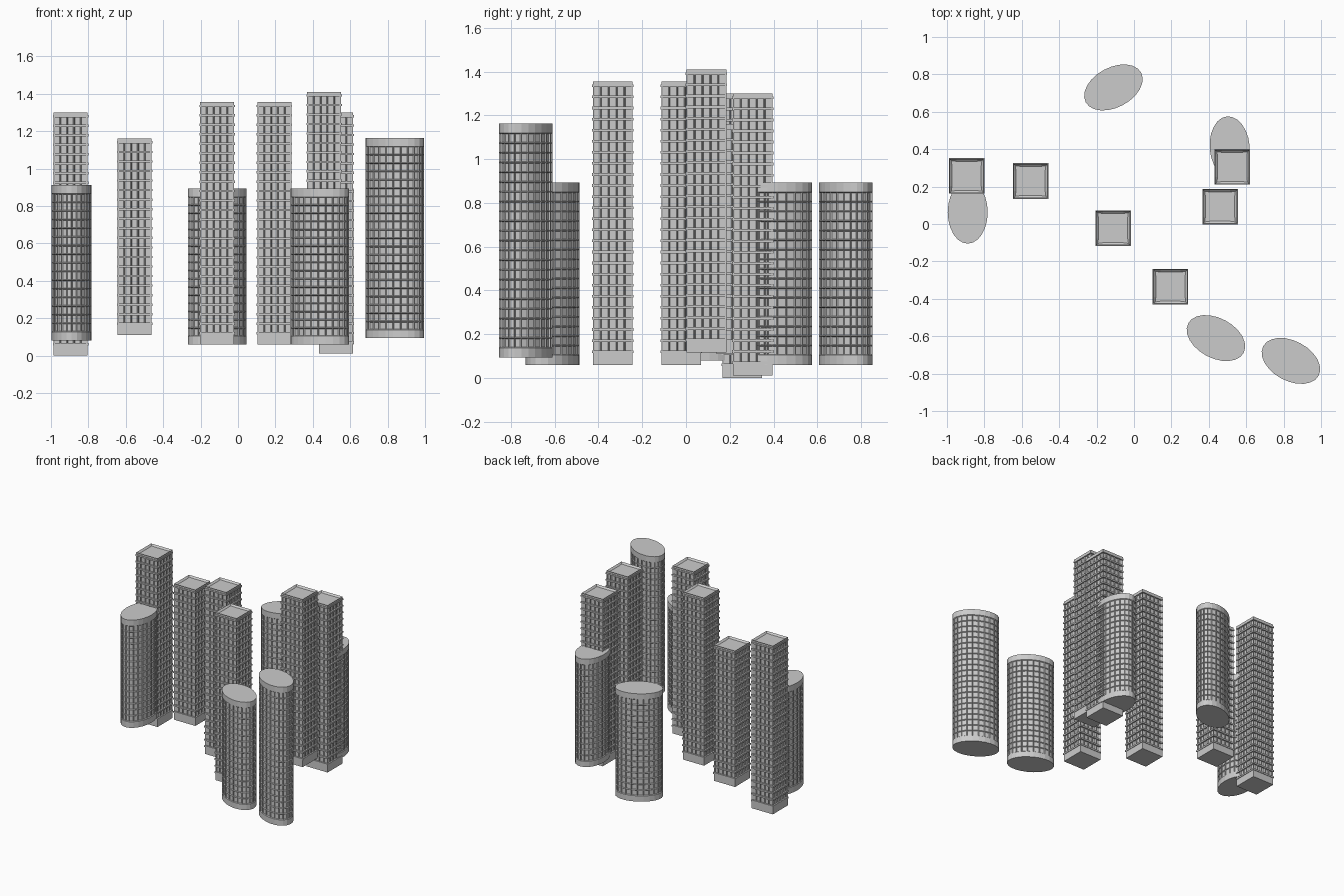
import bpy, bmesh, math
from mathutils import Matrix

if "Cube" in bpy.data.objects:
    bpy.data.objects.remove(bpy.data.objects["Cube"])


def square_outline(half, n):
    pts = []
    for k in range(4):
        r = Matrix.Rotation(k * math.pi / 2, 2)
        for i in range(n):
            p = r @ Matrix.Identity(2).row[0] * 0
            x, y = half, -half + 2 * half * i / n
            p.x, p.y = r[0][0] * x + r[0][1] * y, r[1][0] * x + r[1][1] * y
            pts.append((p.x, p.y))
    return pts


def oval_outline(a, b, angle, n):
    c, s = math.cos(angle), math.sin(angle)
    pts = []
    for i in range(n):
        t = 2 * math.pi * i / n
        x, y = a * math.cos(t), b * math.sin(t)
        pts.append((x * c - y * s, x * s + y * c))
    return pts


def prism(bm, pts, levels):
    """Closed stacked prism; returns rows of side faces and the top face."""
    rings = [[bm.verts.new((x, y, z)) for x, y in pts] for z in levels]
    n = len(pts)
    bm.faces.new(rings[0][::-1])
    rows = []
    for lo, hi in zip(rings, rings[1:]):
        rows.append([bm.faces.new((lo[i], lo[(i + 1) % n], hi[(i + 1) % n], hi[i]))
                     for i in range(n)])
    top = bm.faces.new(rings[-1])
    bm.normal_update()
    return rows, top


def finish(bm, name, x, y):
    me = bpy.data.meshes.new(name)
    bm.to_mesh(me)
    bm.free()
    ob = bpy.data.objects.new(name, me)
    ob.location = (x, y, 0)
    bpy.context.collection.objects.link(ob)


def square_tower(name, x, y, z0, z1):
    bm = bmesh.new()
    base, crown = z0 + 0.06, z1 - 0.02
    floors = round((crown - base) / 0.05)
    step = (crown - base) / floors
    levels = [z0] + [base + step * i for i in range(floors + 1)] + [z1]
    rows, top = prism(bm, square_outline(0.091, 5), levels)
    # recessed windows between plain base and crown
    wins = [f for row in rows[1:-1] for f in row]
    bmesh.ops.inset_individual(bm, faces=wins, thickness=0.006, depth=-0.008)
    # sunken roof behind a parapet
    bmesh.ops.inset_region(bm, faces=[top], thickness=0.013)
    bmesh.ops.translate(bm, verts=top.verts[:], vec=(0, 0, -0.012))
    # projecting floor ledges
    for z in levels[1:-1]:
        prism(bm, square_outline(0.095, 1), [z - 0.006, z + 0.006])
    finish(bm, name, x, y)


def oval_tower(name, x, y, z0, z1, degrees):
    bm = bmesh.new()
    floors = round((z1 - z0) / 0.045)
    levels = [z0 + (z1 - z0) * i / floors for i in range(floors + 1)]
    rows, top = prism(bm, oval_outline(0.168, 0.107, math.radians(degrees), 24), levels)
    # recessed windows on every storey except bottom and top
    wins = [f for row in rows[1:-1] for f in row]
    bmesh.ops.inset_individual(bm, faces=wins, thickness=0.006, depth=-0.006)
    finish(bm, name, x, y)


# square towers: centre x, y, bottom, top
for i, t in enumerate([(-0.895, 0.257, 0.0, 1.30), (-0.553, 0.23, 0.11, 1.16),
                       (-0.112, -0.022, 0.06, 1.355), (0.195, -0.335, 0.06, 1.355),
                       (0.46, 0.093, 0.115, 1.41), (0.525, 0.305, 0.01, 1.30)]):
    square_tower(f"square_tower_{i + 1}", *t)

# oval towers: centre x, y, bottom, top, turn of the long axis
for i, t in enumerate([(-0.11, 0.73, 0.06, 0.893, 28), (0.512, 0.408, 0.06, 0.893, 95),
                       (-0.889, 0.063, 0.08, 0.912, 90), (0.438, -0.61, 0.06, 0.893, -28),
                       (0.839, -0.732, 0.093, 1.163, -28)]):
    oval_tower(f"oval_tower_{i + 1}", *t)
